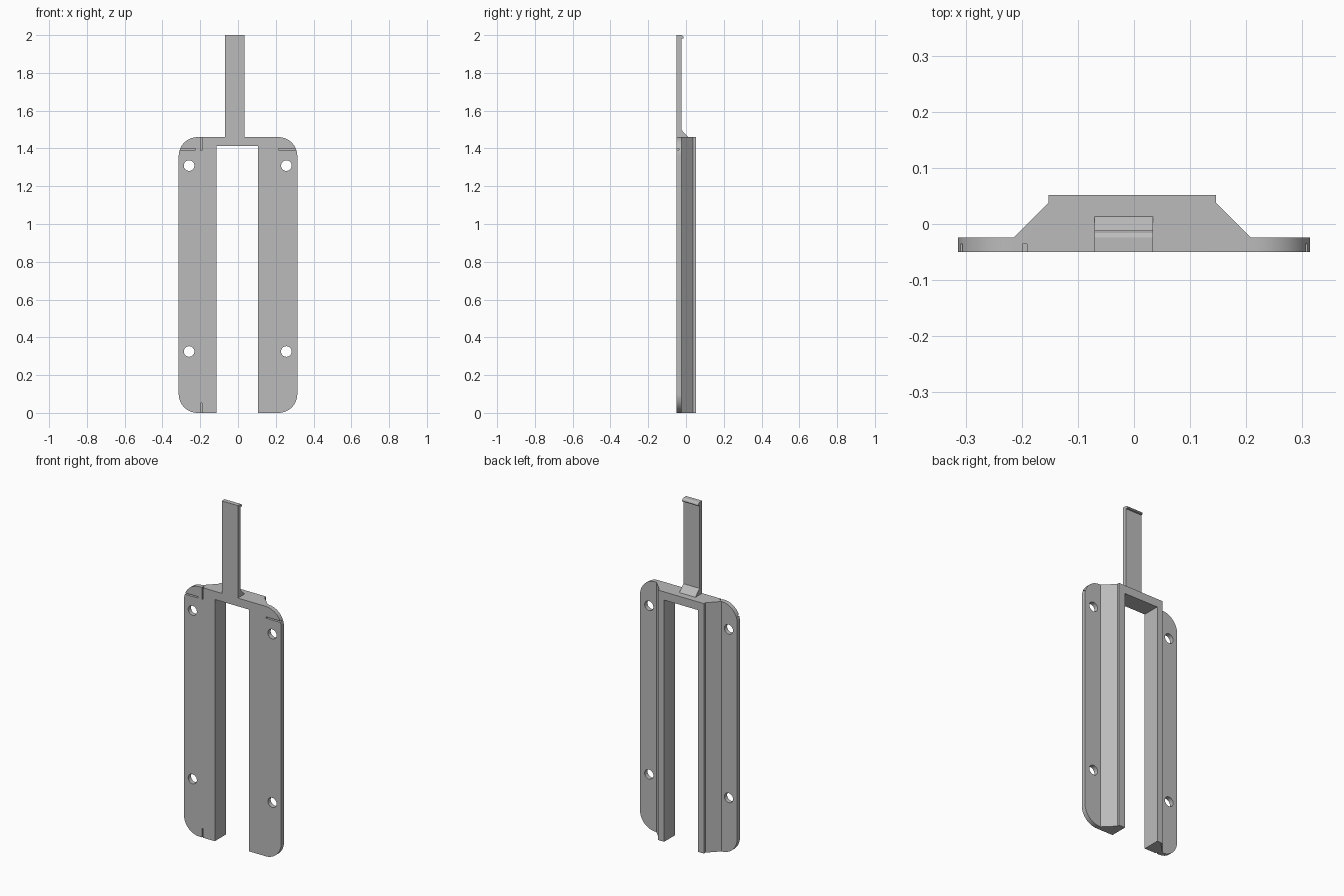
import bpy, bmesh, math
from mathutils import Vector

cube = bpy.data.objects.get("Cube")
if cube:
    bpy.data.objects.remove(cube, do_unlink=True)

grey = bpy.data.materials.new("plain grey")
grey.use_nodes = True
COLOUR = (0.5, 0.5, 0.5, 1)
grey.diffuse_color = COLOUR
grey.node_tree.nodes["Principled BSDF"].inputs["Base Color"].default_value = COLOUR


def prism(name, points, depth):
    """Extrude a closed outline of 3D points along the depth vector."""
    bm = bmesh.new()
    face = bm.faces.new([bm.verts.new(p) for p in points])
    new = bmesh.ops.extrude_face_region(bm, geom=[face])["geom"]
    verts = [v for v in new if isinstance(v, bmesh.types.BMVert)]
    bmesh.ops.translate(bm, verts=verts, vec=Vector(depth))
    bmesh.ops.recalc_face_normals(bm, faces=bm.faces[:])
    mesh = bpy.data.meshes.new(name)
    bm.to_mesh(mesh)
    bm.free()
    mesh.materials.append(grey)
    obj = bpy.data.objects.new(name, mesh)
    bpy.context.collection.objects.link(obj)
    return obj


def box(name, x0, x1, y0, y1, z0, z1):
    return prism(name, [(x0, y0, z0), (x1, y0, z0), (x1, y1, z0), (x0, y1, z0)],
                 (0, 0, z1 - z0))


def arc(cx, cz, r, start, end, steps, y):
    angles = [math.radians(start + (end - start) * i / steps) for i in range(steps + 1)]
    return [(cx + r * math.cos(a), y, cz + r * math.sin(a)) for a in angles]


def apply_boolean(target, tool, operation):
    mod = target.modifiers.new("cut", "BOOLEAN")
    mod.object = tool
    mod.operation = operation
    mod.solver = "EXACT"
    bpy.context.view_layer.objects.active = target
    bpy.ops.object.modifier_apply(modifier=mod.name)
    bpy.data.objects.remove(tool, do_unlink=True)


W, H, FRONT, WING, BACK, R = 0.314, 1.46, -0.05, -0.024, 0.052, 0.1

# Body: raised centre with thin wings, extruded upwards
section = [(-W, FRONT), (W, FRONT), (W, WING), (0.208, WING), (0.146, 0.038), (0.146, BACK),
           (-0.152, BACK), (-0.152, 0.038), (-0.214, WING), (-W, WING)]
body = prism("forked_body", [(x, y, 0) for x, y in section], (0, 0, H))

# Rounded outer corners
outline = []
for cx, cz, start in ((W - R, H - R, 0), (R - W, H - R, 90), (R - W, R, 180), (W - R, R, 270)):
    outline += arc(cx, cz, R, start, start + 90, 16, -0.2)
apply_boolean(body, prism("corner_tool", outline, (0, 0.4, 0)), "INTERSECT")

# Open slot between the two legs
apply_boolean(body, box("slot_tool", -0.115, 0.105, -0.2, 0.2, -0.2, 1.412), "DIFFERENCE")

# Screw holes
for x in (-0.259, 0.256):
    for z in (0.325, 1.309):
        tool = prism("hole_tool", arc(x, z, 0.028, 0, 348.75, 31, -0.2), (0, 0.4, 0))
        apply_boolean(body, tool, "DIFFERENCE")

# Shallow marking grooves in the front
for x0, x1, z0, z1 in ((-0.199, -0.191, 1.39, 1.6), (-0.199, -0.191, -0.1, 0.052),
                       (-0.4, -0.225, 1.391, 1.399), (0.215, 0.4, 1.391, 1.399)):
    apply_boolean(body, box("groove_tool", x0, x1, -0.2, -0.036, z0, z1), "DIFFERENCE")

# Tongue with a sloped foot and a small hooked tip
side = [(FRONT, H - 0.02), (0.013, H - 0.02), (0.013, H), (WING, 1.498), (WING, 1.982),
        (-0.014, 1.982), (-0.012, 1.987), (-0.016, 1.995), (WING, 2), (FRONT, 2)]
tongue = prism("tongue", [(-0.07, y, z) for y, z in side], (0.104, 0, 0))
apply_boolean(body, tongue, "UNION")

# Smooth rounded surfaces, sharp edges elsewhere
bpy.ops.object.select_all(action="DESELECT")
body.select_set(True)
bpy.context.view_layer.objects.active = body
bpy.ops.object.shade_smooth_by_angle(angle=math.radians(25))
